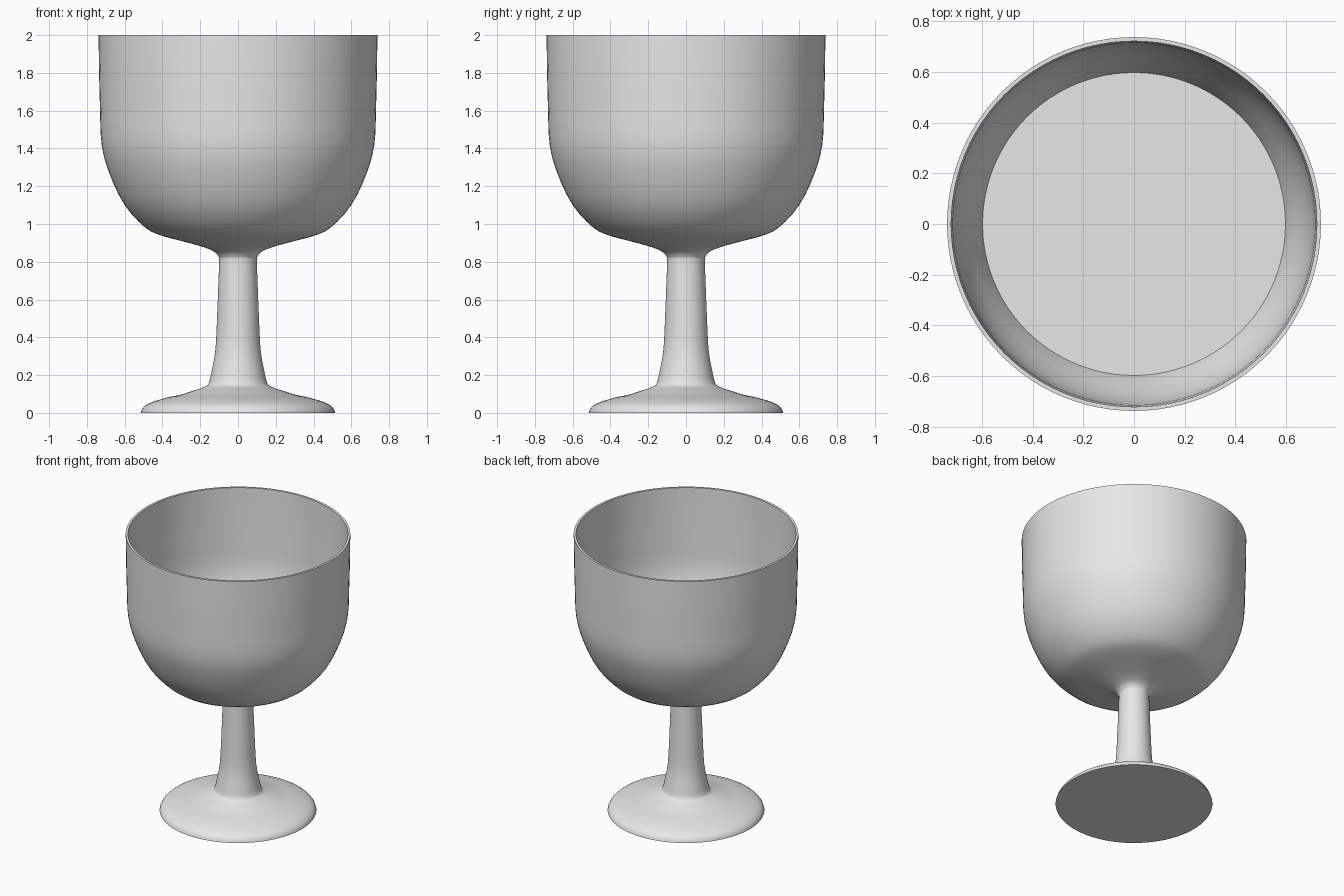
import bpy
import bmesh
import math

cube = bpy.data.objects.get("Cube")
if cube:
    bpy.data.objects.remove(cube, do_unlink=True)

WALL = 0.016
SEGMENTS = 96

# Outer silhouette as (radius, height)
foot = [(0.515, 0), (0.503, 0.027), (0.465, 0.053), (0.38, 0.08),
        (0.305, 0.096), (0.235, 0.118), (0.175, 0.139)]
stem = [(0.155, 0.158), (0.142, 0.21), (0.12, 0.33), (0.111, 0.5),
        (0.104, 0.68), (0.1, 0.8)]
bowl = [(0.104, 0.828), (0.132, 0.857), (0.2, 0.883), (0.3, 0.91),
        (0.4, 0.937), (0.49, 0.98), (0.6, 1.1), (0.68, 1.265),
        (0.722, 1.42), (0.731, 1.62), (0.736, 1.83), (0.738, 2)]


def smooth_path(points, steps=3):
    """Catmull-Rom curve through the points."""
    padded = [points[0]] + points + [points[-1]]
    path = []
    for a, b, c, d in zip(padded, padded[1:], padded[2:], padded[3:]):
        for i in range(steps):
            t = i / steps
            path.append(tuple(
                0.5 * (2 * q + (r - p) * t + (2 * p - 5 * q + 4 * r - s) * t ** 2
                       + (3 * q - p - 3 * r + s) * t ** 3)
                for p, q, r, s in zip(a, b, c, d)))
    return path + [points[-1]]


def inset_path(path):
    """Copy of a path moved inwards by the wall thickness."""
    inner = []
    for i, (r, z) in enumerate(path):
        before, after = path[max(i - 1, 0)], path[min(i + 1, len(path) - 1)]
        dr, dz = after[0] - before[0], after[1] - before[1]
        size = math.hypot(dr, dz)
        inner.append((r - WALL * dz / size, z + WALL * dr / size))
    inner[-1] = (path[-1][0] - WALL, path[-1][1])
    return inner


def lathe(name, profile, material):
    bm = bmesh.new()
    verts = [bm.verts.new((r, 0, z)) for r, z in profile]
    edges = [bm.edges.new(pair) for pair in zip(verts, verts[1:])]
    bmesh.ops.spin(bm, geom=verts + edges, cent=(0, 0, 0), axis=(0, 0, 1),
                   angle=math.tau, steps=SEGMENTS, use_merge=True)
    bmesh.ops.remove_doubles(bm, verts=bm.verts, dist=0.0001)
    bmesh.ops.recalc_face_normals(bm, faces=bm.faces)
    mesh = bpy.data.meshes.new(name)
    bm.to_mesh(mesh)
    bm.free()
    mesh.materials.append(material)
    obj = bpy.data.objects.new(name, mesh)
    bpy.context.collection.objects.link(obj)
    bpy.ops.object.select_all(action="DESELECT")
    obj.select_set(True)
    bpy.context.view_layer.objects.active = obj
    bpy.ops.object.shade_smooth_by_angle(angle=math.radians(40))
    return obj


grey = bpy.data.materials.new("plain_grey")
grey.use_nodes = True
grey.diffuse_color = (0.8, 0.8, 0.8, 1)
grey.node_tree.nodes["Principled BSDF"].inputs["Base Color"].default_value = (0.8, 0.8, 0.8, 1)

# Foot, stem and bowl turned as one piece, with a flat floor inside the bowl
outer = smooth_path(foot + stem + bowl)
inner = [p for p in inset_path(outer) if p[0] > 0.585 and p[1] > 1]
inner[0] = (0.598, inner[0][1])
floor_centre = (0, inner[0][1])
lathe("goblet", [(0, 0)] + outer + inner[::-1] + [floor_centre], grey)
